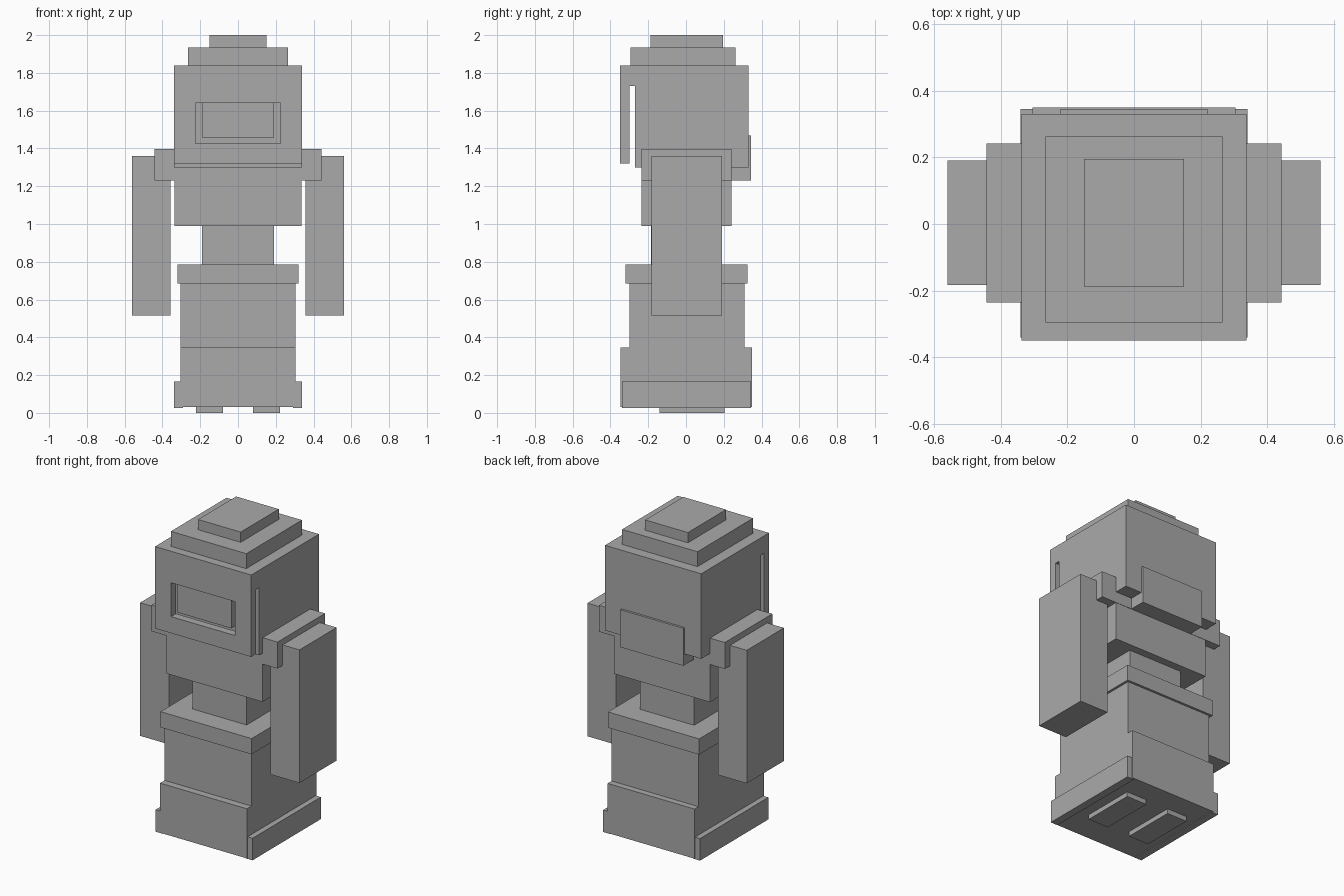
import bpy
import bmesh

default = bpy.data.objects.get("Cube")
if default:
    bpy.data.objects.remove(default, do_unlink=True)

# One flat grey for the whole figure
grey = bpy.data.materials.new("plain_grey")
grey.use_nodes = True
grey.diffuse_color = (0.4, 0.4, 0.4, 1)
grey.node_tree.nodes["Principled BSDF"].inputs["Base Color"].default_value = (0.4, 0.4, 0.4, 1)


def finish(name, bm):
    bmesh.ops.recalc_face_normals(bm, faces=bm.faces[:])
    mesh = bpy.data.meshes.new(name)
    bm.to_mesh(mesh)
    bm.free()
    mesh.materials.append(grey)
    obj = bpy.data.objects.new(name, mesh)
    bpy.context.collection.objects.link(obj)
    return obj


def box(name, x, y, z):
    """Box from (low, high) ranges on each axis."""
    bm = bmesh.new()
    bmesh.ops.create_cube(bm, size=1)
    for v in bm.verts:
        v.co = [r[0] + (c + 0.5) * (r[1] - r[0]) for c, r in zip(v.co, (x, y, z))]
    return finish(name, bm)


def centred(name, half, y, z):
    return box(name, (-half, half), y, z)


def pair(name, x, y, z):
    box("left_" + name, x, y, z)
    box("right_" + name, (-x[1], -x[0]), y, z)


# Feet and robe
pair("foot", (0.08, 0.223), (-0.14, 0.205), (0, 0.06))
pair("hem_plate", (0.29, 0.34), (-0.34, 0.345), (0.025, 0.165))
centred("lower_skirt", 0.305, (-0.346, 0.35), (0.03, 0.345))
centred("upper_skirt", 0.305, (-0.30, 0.31), (0.34, 0.69))
centred("belt", 0.32, (-0.32, 0.325), (0.685, 0.785))
centred("waist", 0.19, (-0.185, 0.19), (0.78, 1.0))

# Torso, shoulders and arms
centred("torso", 0.337, (-0.235, 0.24), (0.99, 1.31))
centred("shoulders", 0.442, (-0.235, 0.242), (1.23, 1.398))
pair("arm", (0.358, 0.56), (-0.183, 0.19), (0.515, 1.36))

# Head with a face guard hanging in front of it, extruded from a side profile
profile = [(-0.35, 1.84), (0.33, 1.84), (0.33, 1.3), (-0.27, 1.3),
           (-0.27, 1.73), (-0.30, 1.73), (-0.30, 1.32), (-0.35, 1.32)]
bm = bmesh.new()
side = bm.faces.new([bm.verts.new((-0.338, y, z)) for y, z in profile])
extruded = bmesh.ops.extrude_face_region(bm, geom=[side])["geom"]
bmesh.ops.translate(bm, vec=(0.676, 0, 0),
                    verts=[g for g in extruded if isinstance(g, bmesh.types.BMVert)])
head = finish("head", bm)

# Window opening through the face guard
cutter = centred("window_cutter", 0.225, (-0.4, -0.285), (1.425, 1.64))
cutter.hide_render = True
cut = head.modifiers.new("window", "BOOLEAN")
cut.operation = "DIFFERENCE"
cut.solver = "EXACT"
cut.object = cutter
bpy.context.view_layer.objects.active = head
bpy.ops.object.modifier_apply(modifier=cut.name)
bpy.data.objects.remove(cutter, do_unlink=True)

# Panel in the window, neck plate behind, stepped crown
centred("window_panel", 0.19, (-0.338, -0.30), (1.457, 1.64))
centred("neck_plate", 0.222, (0.2, 0.344), (1.23, 1.468))
centred("crown_step", 0.265, (-0.295, 0.263), (1.83, 1.935))
centred("crown_top", 0.15, (-0.187, 0.195), (1.93, 2.0))
